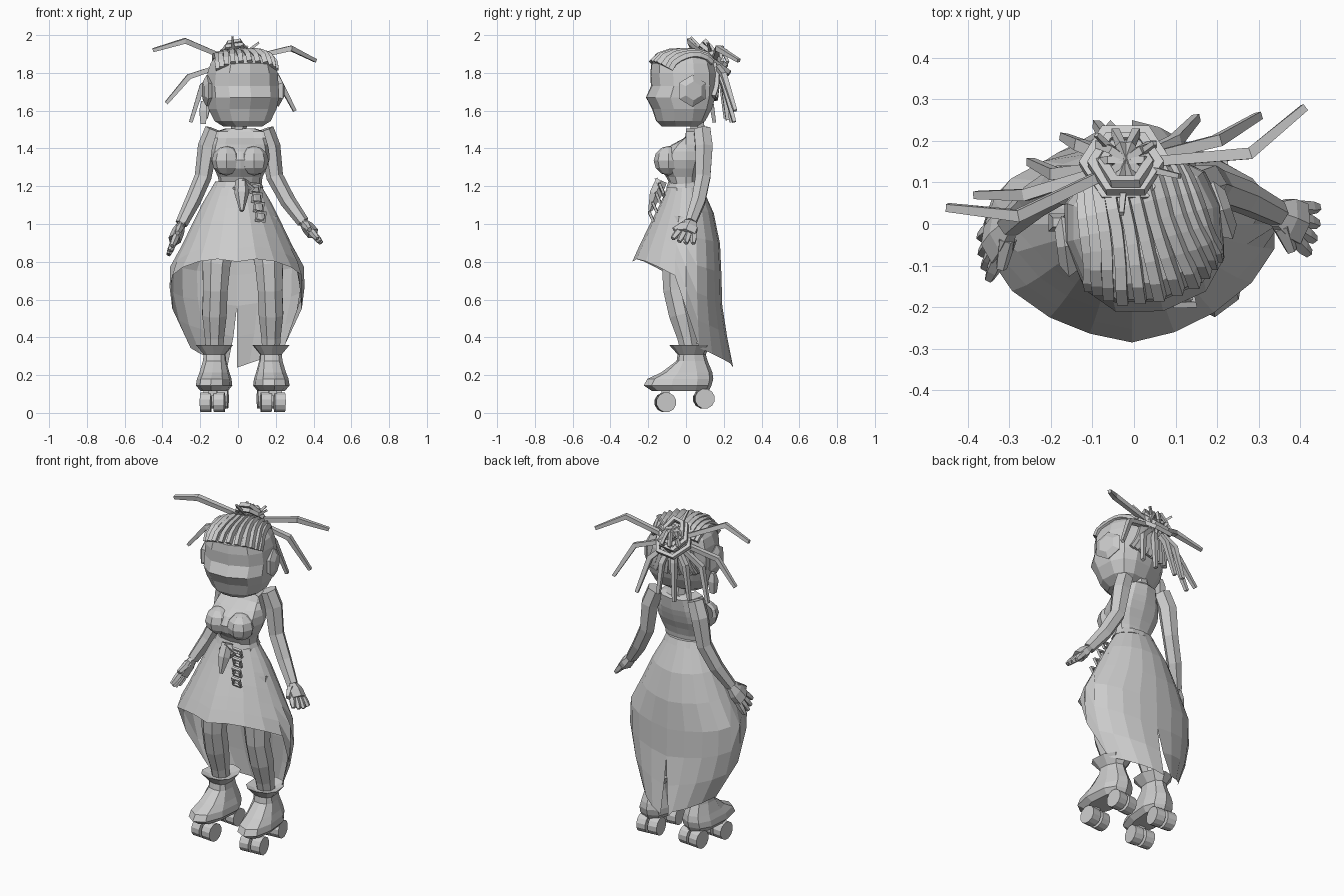
import bpy, bmesh, math
from math import sin, cos, pi, radians
from mathutils import Vector, Matrix
from mathutils.bvhtree import BVHTree

default_cube = bpy.data.objects.get("Cube")
if default_cube:
    bpy.data.objects.remove(default_cube)

grey = bpy.data.materials.new("plain grey")
grey.use_nodes = True
grey.diffuse_color = (.6, .6, .6, 1)
grey.node_tree.nodes["Principled BSDF"].inputs["Base Color"].default_value = (.6, .6, .6, 1)


def finish(name, bm):
    """Turn a bmesh into a flat shaded object."""
    bmesh.ops.recalc_face_normals(bm, faces=bm.faces)
    mesh = bpy.data.meshes.new(name)
    bm.to_mesh(mesh)
    mesh.materials.append(grey)
    obj = bpy.data.objects.new(name, mesh)
    bpy.context.collection.objects.link(obj)
    return bm


def skin(name, rings, wrap=True, caps=True, loop=False):
    """Bridge a row of equal point rings with quads."""
    bm = bmesh.new()
    rows = [[bm.verts.new(p) for p in ring] for ring in rings]
    pairs = list(zip(rows, rows[1:])) + ([(rows[-1], rows[0])] if loop else [])
    count = len(rows[0])
    for low, high in pairs:
        for i in range(count if wrap else count - 1):
            j = (i + 1) % count
            bm.faces.new((low[i], low[j], high[j], high[i]))
    if caps and not loop:
        bm.faces.new(rows[0])
        bm.faces.new(rows[-1])
    return finish(name, bm)


def loft(name, table, sides=12, power=1.0, place=Matrix()):
    """Stack of rounded sections given as height, half width, front y, back y."""
    rings = []
    for z, rx, front, back in table:
        ring = []
        for i in range(sides):
            a = 2 * pi * i / sides
            s, c = sin(a), cos(a)
            x = math.copysign(abs(s) ** power, s) * rx
            y = abs(c) ** power * (front if c > 0 else back)
            ring.append(place @ Vector((x, y, z)))
        rings.append(ring)
    return skin(name, rings)


def tube(name, points, radii, sides=4, loop=False, flat=1.0):
    """Sweep a polygon along points; one radius or one for each point."""
    points = [Vector(p) for p in points]
    last = len(points) - 1
    if not isinstance(radii, (list, tuple)):
        radii = [radii] * len(points)
    rings, side = [], None
    for i, p in enumerate(points):
        ahead = points[(i + 1) % len(points)] if loop or i < last else p
        behind = points[i - 1] if loop or i else p
        d = (ahead - behind).normalized()
        if side is None:
            side = d.orthogonal() if abs(d.y) > .9 else Vector((0, 1, 0))
        side = (side - d * side.dot(d)).normalized()
        other = d.cross(side)
        angles = [2 * pi * (k + .5) / sides for k in range(sides)]
        rings.append([p + radii[i] * (side * cos(a) + other * sin(a) * flat) for a in angles])
    return skin(name, rings, loop=loop)


def ellipse(centre, u, v, count=6):
    turn = [2 * pi * i / count for i in range(count)]
    return [Vector(centre) + Vector(u) * cos(a) + Vector(v) * sin(a) for a in turn]


def interp(table, t):
    """Piecewise linear lookup in rows sorted by their first value."""
    for a, b in zip(table, table[1:]):
        if t <= b[0]:
            f = max(0, (t - a[0]) / (b[0] - a[0]))
            return [p + (q - p) * f for p, q in zip(a[1:], b[1:])]
    return table[-1][1:]


# Torso, bust and neck
loft("torso", [(1.12, .13, -.09, .08), (1.21, .113, -.085, .055), (1.25, .118, -.105, .06),
               (1.295, .14, -.145, .075), (1.34, .155, -.155, .095), (1.385, .153, -.125, .11),
               (1.42, .146, -.075, .12), (1.455, .135, -.01, .125), (1.49, .125, .02, .13),
               (1.505, .08, .03, .12)], 12, .88, Matrix.Translation((.012, 0, 0)))
for side, label in ((1, "left"), (-1, "right")):
    bm = bmesh.new()
    bmesh.ops.create_uvsphere(bm, u_segments=8, v_segments=6, radius=.078)
    bm.transform(Matrix.Translation((.012 + side * .073, -.093, 1.335)))
    finish(label + "_bust", bm)
tube("neck", [(0, .07, 1.46), (.01, .05, 1.58)], .042, 6)

# Skirt: short at the front, long and slit at the back
profile = [(.24, .2, -.29, .25), (.36, .268, -.29, .225), (.45, .31, -.29, .21), (.58, .352, -.29, .19),
           (.76, .363, -.29, .187), (.8, .338, -.285, .185), (.9, .285, -.24, .18),
           (1.02, .228, -.18, .157), (1.12, .178, -.13, .13), (1.22, .118, -.09, .075)]
hem = [(0, .8), (25, .82), (50, .78), (75, .72), (88, .6), (98, .36), (140, .29), (180, .24)]
columns, rows = 20, 6
grid = []
for r in range(rows + 1):
    ring = []
    for c in range(columns + 1):
        angle = -180 + 360 * c / columns
        low = interp(hem, abs(angle))[0]
        z = 1.22 + (low - 1.22) * r / rows
        rx, front, back = interp(profile, z)
        a = radians(angle)
        x, y = rx * sin(a), -cos(a) * back
        if cos(a) > 0:
            y = front * cos(a) ** (1.35 if x > 0 else 1.1)
        if c == 0 and z < .5:
            x -= (.5 - z) * .2
        ring.append((x - .005, y, z))
    grid.append(ring)
skin("skirt", grid, wrap=False, caps=False)
loft("waistband", [(1.19, .135, -.105, .09), (1.225, .121, -.093, .075)], 12, .95)

# Belt holder and hanging chain
tube("belt_holder", [(.02, -.13, 1.23), (.02, -.16, 1.16), (.02, -.19, 1.07)], [.035, .038, .012], 6)
tube("belt_clip", ellipse((.03, -.135, 1.19), (.05, 0, 0), (0, -.02, .045), 4), .012, loop=True)
for i in range(4):
    z = 1.19 - i * .05
    centre = (.09 + i * .01, -.13 - i * .018, z)
    tube("chain_link", ellipse(centre, (.025, -.01, .02), (-.02, -.01, .025), 4), .01, loop=True)

# Legs, boots and wheels
for side, label in ((1, "left"), (-1, "right")):
    def px(x):
        return .025 + side * x
    tube(label + "_leg", [(px(.1), 0, 1.02), (px(.14), -.055, .78), (px(.145), -.055, .65),
                          (px(.15), -.025, .52), (px(.15), .005, .4), (px(.15), .03, .26)],
         [.095, .08, .07, .07, .055, .045], 8)
    foot = Matrix.Translation((px(.15), 0, 0)) @ Matrix.Rotation(radians(5 * side), 4, "Z")
    loft(label + "_boot", [(.115, .07, -.18, .12), (.145, .095, -.225, .135), (.18, .09, -.205, .145),
                           (.215, .078, -.13, .14), (.275, .062, -.05, .115), (.31, .058, -.045, .105),
                           (.36, .1, -.09, .13), (.345, .055, -.05, .08)], 10, .85, foot)
    for y, z in ((-.11, .056), (.095, .075)):
        tube(label + "_axle", [foot @ Vector((0, y, .09)), foot @ Vector((0, y, .16))], .03)
        for x in (-.036, .036):
            ends = [foot @ Vector((x + e, y, z)) for e in (-.028, .028)]
            tube(label + "_wheel", ends, .053, 12)


# Arms and open hands
def hand(label, wrist, tip):
    wrist, tip = Vector(wrist), Vector(tip)
    reach = tip - wrist
    across = Vector((0, 1, 0))
    across = (across - reach * across.dot(reach) / reach.length_squared).normalized()
    knuckles = wrist + reach * .55
    tube(label + "_palm", [wrist, wrist + reach * .25, knuckles], [.036, .056, .058], 6, flat=.6)
    for k in (-1.5, -.5, .5, 1.5):
        start = knuckles - reach * .08 + across * k * .026
        end = tip + across * k * .038 - reach * abs(k) * .06
        tube(label + "_finger", [start, start.lerp(end, .6), end], [.019, .018, .012], 5)
    base = wrist + reach * .15 - across * .025
    tube(label + "_thumb", [base, base + reach * .35 - across * .045], [.024, .014], 5)


arms = {"left": ((.14, .085, 1.5), (.172, .095, 1.41), (.195, .09, 1.25), (.265, .065, 1.12), (.345, .025, 1.01)),
        "right": ((-.125, .085, 1.5), (-.16, .095, 1.41), (-.185, .09, 1.25), (-.24, .055, 1.12), (-.3, 0, 1.0))}
tips = {"left": (.44, -.02, .9), "right": (-.365, -.09, .845)}
for label, path in arms.items():
    tube(label + "_arm", path, [.05, .053, .045, .042, .033], 6)
    hand(label, path[-1], tips[label])

# Head, turned a little to its left
turn = Matrix.Translation((.022, 0, 0)) @ Matrix.Rotation(radians(13), 4, "Z")
head = loft("head", [(1.515, .1, -.13, .05), (1.545, .15, -.16, .095), (1.61, .183, -.18, .13),
                     (1.67, .193, -.215, .15), (1.73, .195, -.185, .155), (1.8, .188, -.19, .155),
                     (1.85, .172, -.185, .14), (1.89, .142, -.145, .11), (1.91, .085, -.08, .07)], 12, .8, turn)
for side, label in ((1, "left"), (-1, "right")):
    spots = [turn @ Vector((side * x, x * .1 - .03, 1.705)) for x in (.165, .195, .215)]
    tube(label + "_ear", spots, [.065, .085, .05], 6)
tube("earring", [turn @ Vector((-.2, .05, z)) for z in (1.65, 1.6, 1.53)], [.015, .03, .02])

# Braided rows that follow the skull towards the bun
surface = BVHTree.FromBMesh(head)
middle = turn @ Vector((0, 0, 1.74))


def braid(name, lean, first, last, narrow):
    points = []
    for i in range(8):
        f = i / 7
        a = radians(first + (last - first) * f)
        d = turn.to_3x3() @ Vector((lean * (1 - f * narrow), -cos(a), sin(a)))
        d.normalize()
        hit = surface.ray_cast(middle + d, -d)[0]
        if hit:
            points.append(hit + d * .004)
    tube(name, points, .019)


for i in range(11):
    lean = (i - 5) * .22
    braid("front_braid", lean, 33, 135, .3)
    braid("back_braid", lean, 210, 140, .55)

# Bun of loops with loose ends
bun = Vector((-.02, .145, 1.86))
for size, lift in ((.1, -.005), (.08, .03), (.055, .05)):
    tube("bun_ring", ellipse(bun + Vector((0, 0, lift)), (size, 0, .01), (0, size * .9, -.06)), .016, loop=True)
for i in range(5):
    a = pi * i / 5
    tube("bun_loop", ellipse(bun, (.08 * cos(a), .08 * sin(a), 0), (0, .01, .07)), .013, loop=True)
for x, y, z in ((-.01, -.12, .13), (.13, -.03, .1), (.07, .05, .08), (-.07, .07, .06)):
    tube("bun_tuft", [bun, bun + Vector((x, y, z))], [.014, .008])

# Loose locks springing from the bun
locks = [((-.28, .02, 1.97), (-.45, .04, 1.92)), ((-.26, .07, 1.78), (-.38, .07, 1.64)),
         ((.28, .17, 1.93), (.41, .28, 1.865)), ((.2, .2, 1.79), (.3, .26, 1.6)),
         ((-.19, .12, 1.73), (-.25, .15, 1.54)), ((.1, .2, 1.74), (.15, .255, 1.54)),
         ((-.06, .2, 1.75), (-.09, .24, 1.54)), ((.02, .2, 1.73), (.03, .22, 1.55)),
         ((-.13, .19, 1.75), (-.17, .21, 1.56))]
for bend, end in locks:
    tube("loose_lock", [bun.lerp(Vector(bend), .2), bend, end], [.017, .02, .013])
